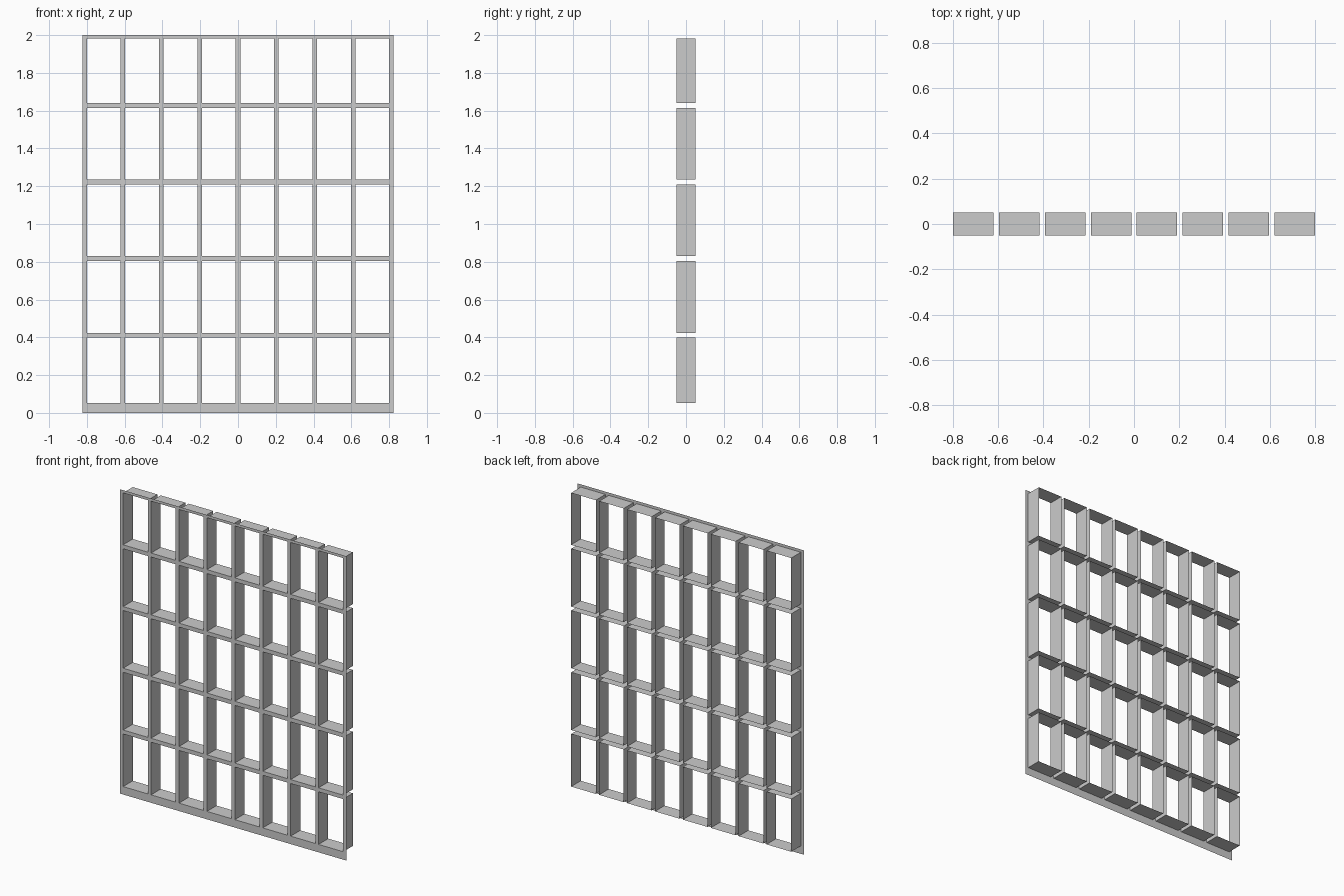
import bpy, bmesh

if "Cube" in bpy.data.objects:
    bpy.data.objects.remove(bpy.data.objects["Cube"])

FRONT, BACK = -0.05, 0.05
PITCH, GAP = 0.2030, 0.024

# opening limits in x (8 columns) and z (5 rows)
cols = [(-4 * PITCH + GAP / 2 + i * PITCH, -4 * PITCH - GAP / 2 + (i + 1) * PITCH) for i in range(8)]
rows = [(0.052, 0.398), (0.424, 0.803), (0.83, 1.209), (1.235, 1.615), (1.641, 1.982)]
xs = [-0.823] + [v for c in cols for v in c] + [0.823]
zs = [0.0] + [v for r in rows for v in r] + [2.0]


def finish(name, bm):
    bmesh.ops.remove_doubles(bm, verts=bm.verts, dist=1e-5)
    mesh = bpy.data.meshes.new(name)
    bm.to_mesh(mesh)
    bm.free()
    obj = bpy.data.objects.new(name, mesh)
    bpy.context.collection.objects.link(obj)


def quad(bm, *pts):
    bm.faces.new([bm.verts.new(p) for p in pts])


# flat front lattice: every grid cell that is not an opening
bm = bmesh.new()
for i in range(len(xs) - 1):
    for k in range(len(zs) - 1):
        if i % 2 and k % 2:
            continue
        a, b, c, d = xs[i], xs[i + 1], zs[k], zs[k + 1]
        quad(bm, (a, FRONT, c), (b, FRONT, c), (b, FRONT, d), (a, FRONT, d))
finish("front_lattice", bm)

# thin sleeve lining each opening, open at the back, facing inward
bm = bmesh.new()
for a, b in cols:
    for c, d in rows:
        loop = [(a, c), (b, c), (b, d), (a, d)]
        for (x0, z0), (x1, z1) in zip(loop, loop[1:] + loop[:1]):
            quad(bm, (x0, FRONT, z0), (x1, FRONT, z1), (x1, BACK, z1), (x0, BACK, z0))
finish("opening_sleeves", bm)
